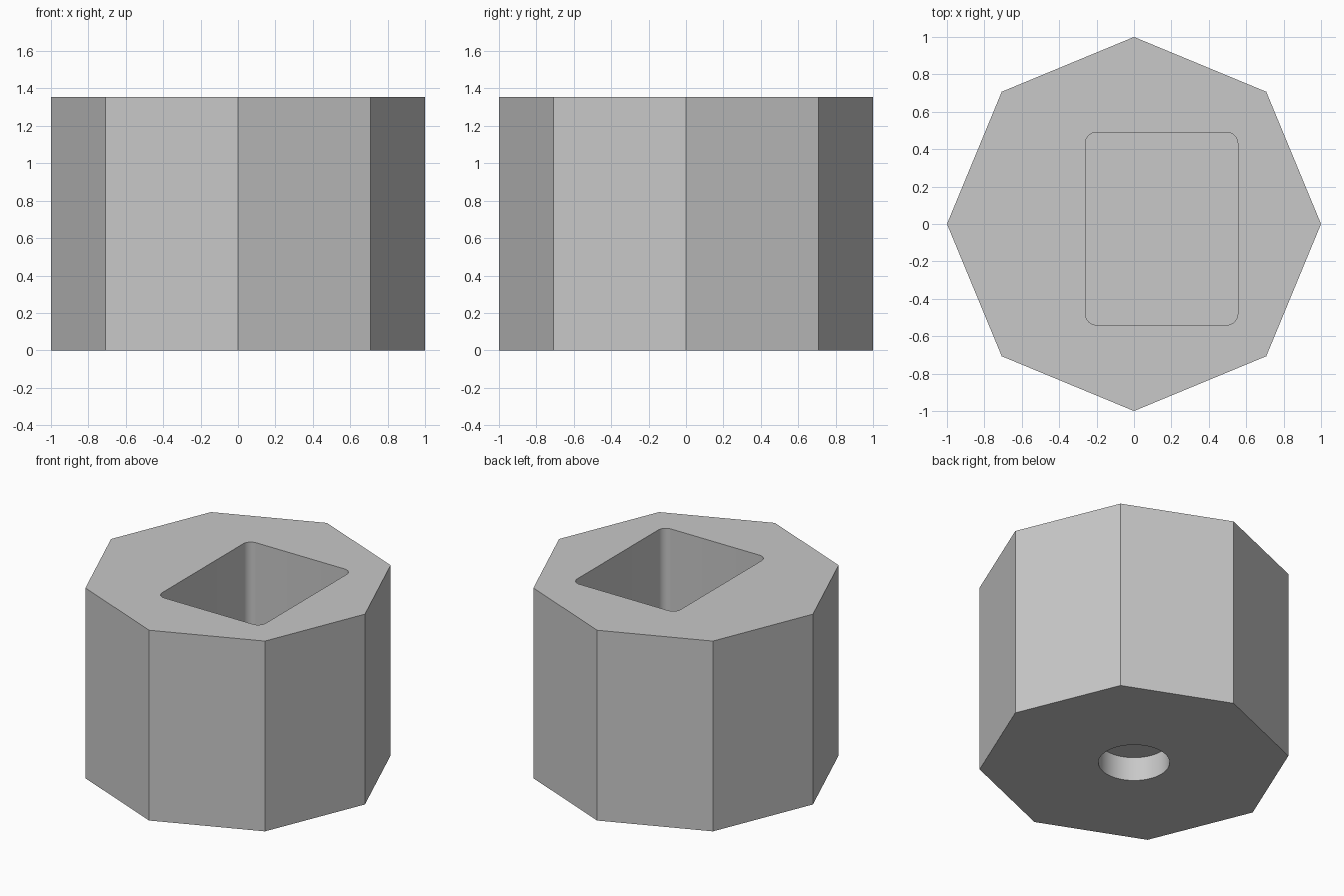
import bpy
import bmesh
import math
from mathutils import Matrix, Vector

if "Cube" in bpy.data.objects:
    bpy.data.objects.remove(bpy.data.objects["Cube"], do_unlink=True)

HEIGHT = 1.355
POCKET_FLOOR = 0.27
HOLE_RADIUS, HOLE_DEPTH = 0.23, 0.17
POCKET_MIN, POCKET_MAX = Vector((-0.26, -0.54)), Vector((0.555, 0.49))
CORNER_RADIUS = 0.06
OVERSHOOT = 0.1

grey = bpy.data.materials.new("light_grey")
grey.use_nodes = True
colour = (0.58, 0.58, 0.58, 1)
grey.diffuse_color = colour
grey.node_tree.nodes["Principled BSDF"].inputs["Base Color"].default_value = colour


def finish(bm, name):
    mesh = bpy.data.meshes.new(name)
    bm.to_mesh(mesh)
    bm.free()
    mesh.materials.append(grey)
    obj = bpy.data.objects.new(name, mesh)
    bpy.context.collection.objects.link(obj)
    return obj


def prism(name, sides, radius, bottom, top):
    bm = bmesh.new()
    bmesh.ops.create_cone(bm, cap_ends=True, segments=sides, radius1=radius,
                          radius2=radius, depth=top - bottom,
                          matrix=Matrix.Translation((0, 0, (top + bottom) / 2)))
    return finish(bm, name)


def rounded_box(name, low, high, bottom, top, radius):
    bm = bmesh.new()
    size, middle = high - low, (high + low) / 2
    bmesh.ops.create_cube(bm, size=1, matrix=(
        Matrix.Translation((middle.x, middle.y, (top + bottom) / 2))
        @ Matrix.Diagonal((size.x, size.y, top - bottom, 1))))
    upright = [e for e in bm.edges
               if abs(e.verts[0].co.z - e.verts[1].co.z) > 0.01]
    bmesh.ops.bevel(bm, geom=upright, offset=radius, segments=8,
                    profile=0.5, affect='EDGES')
    return finish(bm, name)


# Octagonal body with corners on the axes
body = prism("octagonal_holder", 8, 1, 0, HEIGHT)

# Off-centre rounded pocket in the top, and a shallow round socket underneath
cutters = [
    rounded_box("pocket_cutter", POCKET_MIN, POCKET_MAX, POCKET_FLOOR,
                HEIGHT + OVERSHOOT, CORNER_RADIUS),
    prism("socket_cutter", 64, HOLE_RADIUS, -OVERSHOOT, HOLE_DEPTH),
]

bpy.ops.object.select_all(action='DESELECT')
body.select_set(True)
bpy.context.view_layer.objects.active = body
for cutter in cutters:
    cutter.hide_render = True
    cut = body.modifiers.new(cutter.name, 'BOOLEAN')
    cut.operation = 'DIFFERENCE'
    cut.solver = 'EXACT'
    cut.object = cutter
    bpy.ops.object.modifier_apply(modifier=cut.name)
    bpy.data.objects.remove(cutter, do_unlink=True)

bpy.ops.object.shade_smooth_by_angle(angle=math.radians(30))
